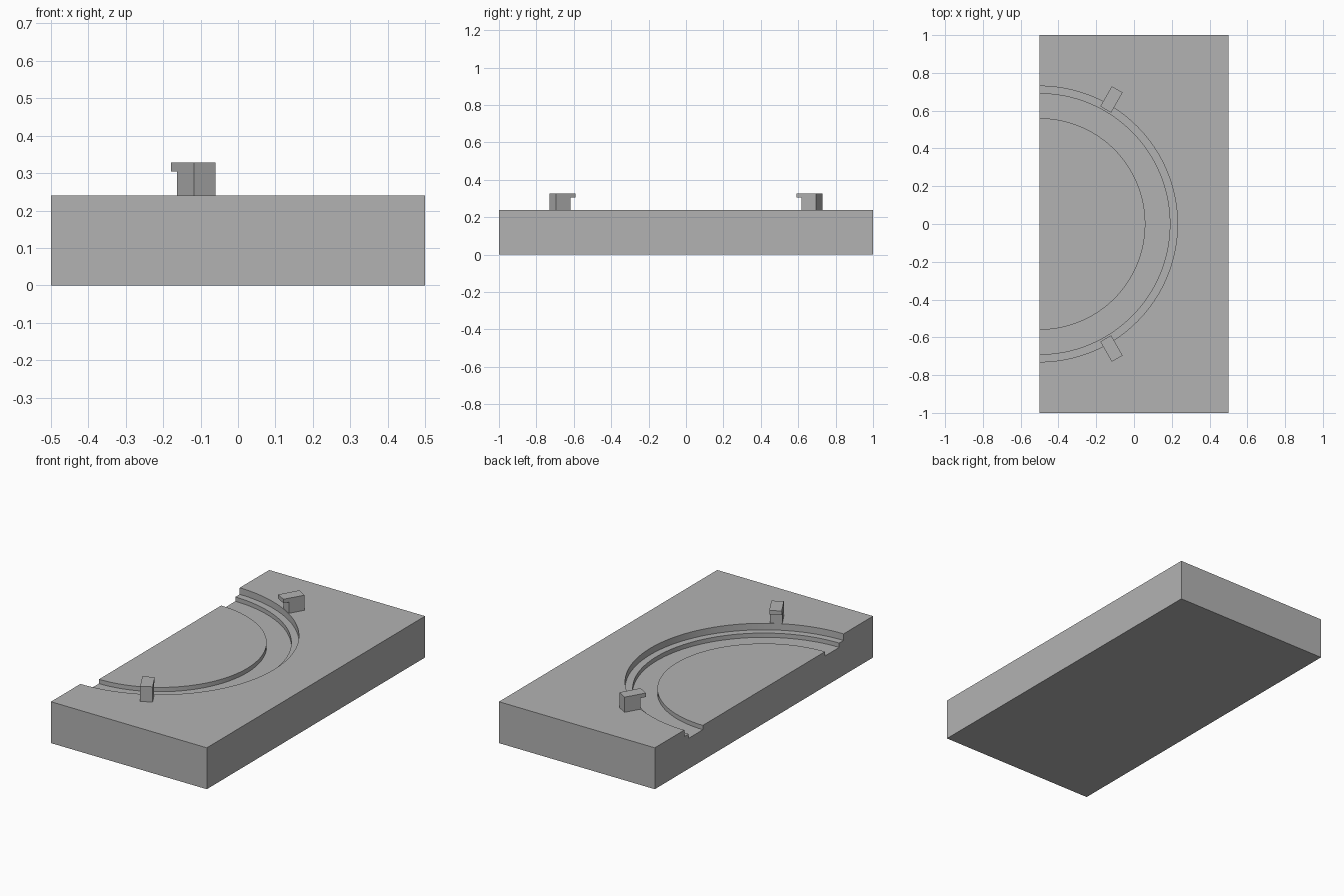
import bpy, bmesh
from math import radians
from mathutils import Matrix, Vector

if "Cube" in bpy.data.objects:
    bpy.data.objects.remove(bpy.data.objects["Cube"], do_unlink=True)

GREY = 0.45
CENTRE = Vector((-0.5, 0, 0))      # axis of the half-round recess
TOP = 0.24

mat = bpy.data.materials.new("plain_grey")
mat.use_nodes = True
mat.diffuse_color = (GREY, GREY, GREY, 1)
bsdf = next(n for n in mat.node_tree.nodes if n.type == 'BSDF_PRINCIPLED')
bsdf.inputs["Base Color"].default_value = (GREY, GREY, GREY, 1)


def add_object(name, bm):
    bmesh.ops.recalc_face_normals(bm, faces=bm.faces)
    mesh = bpy.data.meshes.new(name)
    bm.to_mesh(mesh)
    bm.free()
    mesh.materials.append(mat)
    ob = bpy.data.objects.new(name, mesh)
    bpy.context.collection.objects.link(ob)
    return ob


# Base slab
bm = bmesh.new()
bmesh.ops.create_cube(bm, size=1)
bmesh.ops.transform(bm, matrix=Matrix.Translation((0, 0, TOP / 2)) @ Matrix.Diagonal((1, 2, TOP, 1)), verts=bm.verts)
slab = add_object("base_slab", bm)

# Revolved cutter: shallow round recess with a deeper ring groove
shelf, floor, above = 0.202, 0.177, 0.3
profile = [(0, shelf), (0.56, shelf), (0.56, floor), (0.69, floor),
           (0.69, shelf), (0.73, shelf), (0.73, above), (0, above)]
bm = bmesh.new()
verts = [bm.verts.new((r, 0, z)) for r, z in profile]
edges = [bm.edges.new(pair) for pair in zip(verts, verts[1:])]
bmesh.ops.spin(bm, geom=verts + edges, cent=(0, 0, 0), axis=(0, 0, 1),
               angle=radians(360), steps=128, use_duplicate=False)
bmesh.ops.remove_doubles(bm, verts=bm.verts, dist=0.0005)
bmesh.ops.translate(bm, verts=bm.verts, vec=CENTRE)
cutter = add_object("recess_cutter", bm)
cutter.hide_render = True
cutter.hide_set(True)

cut = slab.modifiers.new("recess", 'BOOLEAN')
cut.operation = 'DIFFERENCE'
cut.solver = 'EXACT'
cut.object = cutter

# Bake the cut, then drop the helper
evaluated = slab.evaluated_get(bpy.context.evaluated_depsgraph_get())
carved = bpy.data.meshes.new_from_object(evaluated)
slab.modifiers.clear()
slab.data = carved
bpy.data.objects.remove(cutter, do_unlink=True)
bpy.context.view_layer.objects.active = slab
slab.select_set(True)
bpy.ops.object.shade_smooth_by_angle(angle=radians(30))


# Hooked clips whose lips reach over the rim of the recess
def add_clip(name, degrees):
    width = 0.066
    outline = [(0.732, TOP - 0.01), (0.823, TOP - 0.01), (0.823, 0.328),
               (0.70, 0.328), (0.70, 0.305), (0.732, 0.305)]
    bm = bmesh.new()
    side = bm.faces.new([bm.verts.new((r, -width / 2, z)) for r, z in outline])
    grown = bmesh.ops.extrude_face_region(bm, geom=[side])["geom"]
    moved = [g for g in grown if isinstance(g, bmesh.types.BMVert)]
    bmesh.ops.translate(bm, verts=moved, vec=(0, width, 0))
    turn = Matrix.Translation(CENTRE) @ Matrix.Rotation(radians(degrees), 4, 'Z')
    bmesh.ops.transform(bm, matrix=turn, verts=bm.verts)
    # Keep both end caps so the clip is a closed solid
    bmesh.ops.holes_fill(bm, edges=[e for e in bm.edges if e.is_boundary], sides=0)
    return add_object(name, bm)


add_clip("front_clip", -60)
add_clip("back_clip", 60)
